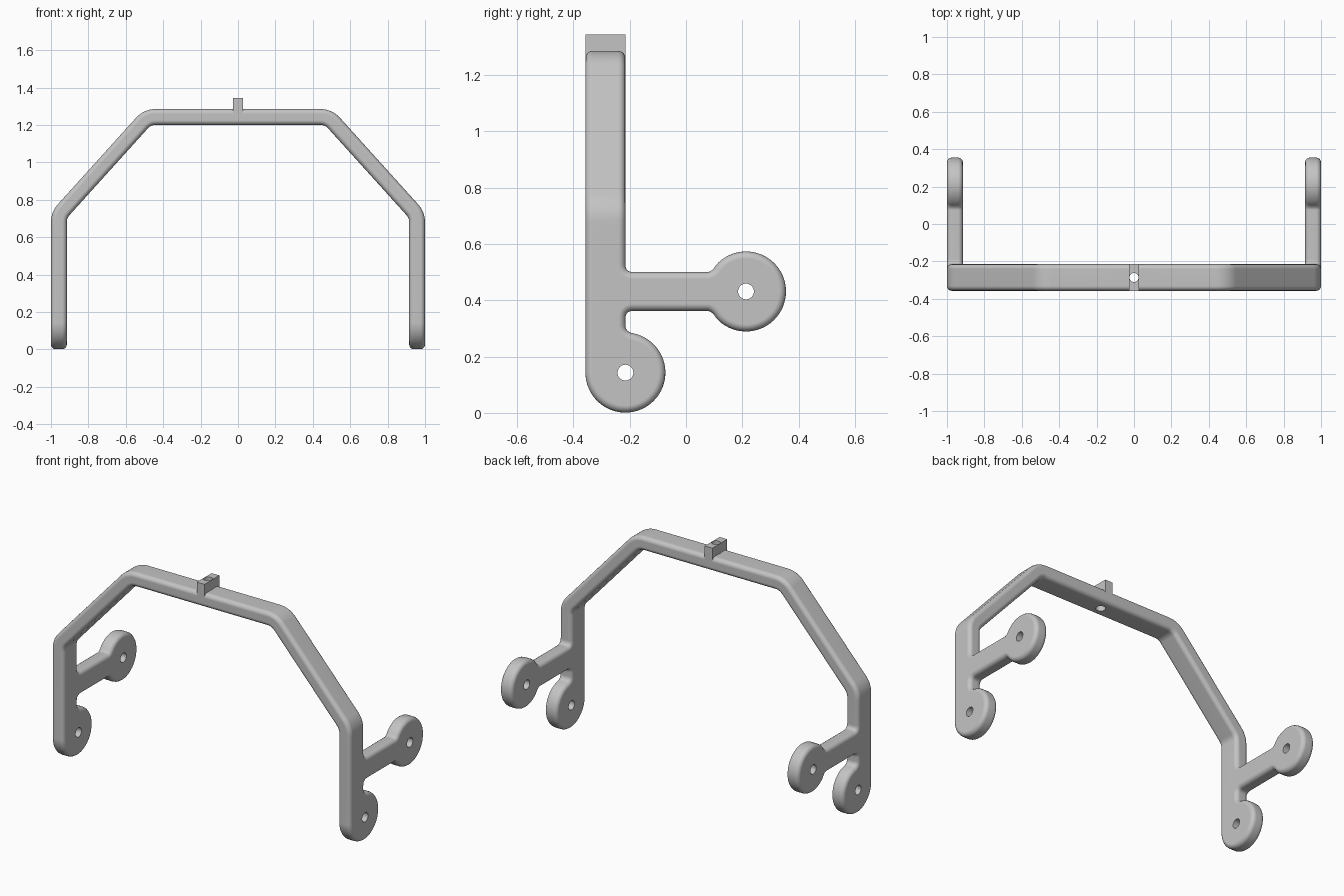
import bpy, bmesh, math
from mathutils import Matrix

cube = bpy.data.objects.get("Cube")
if cube:
    bpy.data.objects.remove(cube, do_unlink=True)

T = 0.085                       # bar thickness
FRONT, BACK = -0.357, -0.215    # bar depth range
JOIN_Z = 0.66                   # where side plates meet the arch
ROUND = 0.025                   # edge rounding

grey = bpy.data.materials.new("grey")
grey.use_nodes = True
grey.diffuse_color = (0.55, 0.55, 0.55, 1)
grey.node_tree.nodes["Principled BSDF"].inputs["Base Color"].default_value = (0.55, 0.55, 0.55, 1)


def arc(cx, cy, r, a0, a1, n):
    """Points on an arc, angles in degrees."""
    return [(cx + r * math.cos(math.radians(a0 + (a1 - a0) * i / n)),
             cy + r * math.sin(math.radians(a0 + (a1 - a0) * i / n))) for i in range(n + 1)]


def fillet(a, c, b, n=6):
    """Soft corner from a to b, pulled towards c."""
    return [tuple((1 - t) ** 2 * p + 2 * t * (1 - t) * q + t * t * s for p, q, s in zip(a, c, b))
            for t in (i / n for i in range(n + 1))]


def rounded_plate(bm, outline, place, d0, d1, open_sides):
    """Extrude an outline, leave some sides open, round both rims."""
    part = bmesh.new()
    lo = [part.verts.new(place(a, b, d0)) for a, b in outline]
    hi = [part.verts.new(place(a, b, d1)) for a, b in outline]
    part.faces.new(lo)
    part.faces.new(hi[::-1])
    rims = []
    n = len(outline)
    for i in range(n):
        if i in open_sides:
            continue
        j = (i + 1) % n
        part.faces.new((lo[j], lo[i], hi[i], hi[j]))
        rims += [part.edges.get((lo[i], lo[j])), part.edges.get((hi[i], hi[j]))]
    bmesh.ops.recalc_face_normals(part, faces=part.faces[:])
    bmesh.ops.bevel(part, geom=rims, offset=ROUND, offset_type='OFFSET', segments=4,
                    profile=0.5, affect='EDGES', clamp_overlap=False)
    tmp = bpy.data.meshes.new("tmp")
    part.to_mesh(tmp)
    part.free()
    bm.from_mesh(tmp)
    bpy.data.meshes.remove(tmp)


def make_object(name, bm):
    mesh = bpy.data.meshes.new(name)
    bm.to_mesh(mesh)
    bm.free()
    obj = bpy.data.objects.new(name, mesh)
    bpy.context.collection.objects.link(obj)
    return obj


def drill(obj, holes):
    """Cut round holes: (centre, radius, length, axis)."""
    cutters = []
    for centre, radius, length, axis in holes:
        bm = bmesh.new()
        turn = Matrix.Rotation(math.pi / 2, 4, 'Y') if axis == 'X' else Matrix.Identity(4)
        bmesh.ops.create_cone(bm, cap_ends=True, segments=32, radius1=radius, radius2=radius,
                              depth=length, matrix=Matrix.Translation(centre) @ turn)
        cutter = make_object("hole_cutter", bm)
        cutter.hide_render = True
        cutters.append(cutter)
        mod = obj.modifiers.new("hole", 'BOOLEAN')
        mod.operation, mod.solver, mod.object = 'DIFFERENCE', 'EXACT', cutter
    bpy.context.view_layer.update()
    result = bpy.data.meshes.new_from_object(obj.evaluated_get(bpy.context.evaluated_depsgraph_get()))
    obj.modifiers.clear()
    obj.data = result
    for cutter in cutters:
        bpy.data.objects.remove(cutter, do_unlink=True)


def finish(obj):
    mesh = obj.data
    mesh.materials.clear()
    mesh.materials.append(grey)
    mesh.shade_smooth()
    mesh.set_sharp_from_angle(angle=math.radians(32))
    mod = obj.modifiers.new("clean_shading", 'WEIGHTED_NORMAL')
    mod.keep_sharp = True


frame = bmesh.new()

# Arch: concentric bends at the shoulder and the roof corner
def half_arch(inset):
    r = 0.14 - inset
    return ([(1 - inset, JOIN_Z)] + arc(0.86, 0.681, r, 0, 42.2, 8)
            + arc(0.441, 1.145, r, 42.2, 90, 8))

def full_arch(inset):
    half = half_arch(inset)
    return half + [(-x, z) for x, z in reversed(half)]

outer, inner = full_arch(0), full_arch(T)
outline = outer + inner[::-1]
rounded_plate(frame, outline, lambda a, b, d: (a, d, b), FRONT, BACK,
              {len(outer) - 1, len(outline) - 1})

# Side plates: leg, lower disc, arm and rear disc in one outline
LOW, REAR, R = (-0.215, 0.143), (0.213, 0.431), 0.142
side = [(FRONT, JOIN_Z)]
side += arc(*LOW, R, 180, 438, 44)
side += fillet(side.pop(), (BACK, 0.287), (BACK, 0.312))
side += fillet((BACK, 0.335), (BACK, 0.362), (-0.188, 0.362))
side += fillet((0.075, 0.362), (0.092, 0.362), (0.107, 0.337))
side += arc(*REAR, R, -138.4, 138.4, 48)[1:-1]
side += fillet((0.107, 0.525), (0.092, 0.50), (0.075, 0.50))
side += fillet((-0.188, 0.50), (BACK, 0.50), (BACK, 0.527))
side += [(BACK, JOIN_Z)]
for s in (1, -1):
    rounded_plate(frame, side, lambda a, b, d: (s * d, a, b), 1 - T, 1, {len(side) - 1})

bmesh.ops.remove_doubles(frame, verts=frame.verts[:], dist=0.0005)
bmesh.ops.recalc_face_normals(frame, faces=frame.faces[:])
frame_obj = make_object("frame", frame)

# Axle holes in the discs and a vertical hole in the roof bar
mid_y = (FRONT + BACK) / 2
holes = [((s * (1 - T / 2), y, z), 0.028, 0.2, 'X') for s in (1, -1) for y, z in (LOW, REAR)]
holes.append(((0, mid_y, 1.24), 0.0275, 0.3, 'Z'))
drill(frame_obj, holes)
finish(frame_obj)

# Top tab with the hole running through it
tab = bmesh.new()
bmesh.ops.create_cube(tab, size=1, matrix=Matrix.Translation((0, mid_y, 1.3015))
                      @ Matrix.Diagonal((0.051, BACK - FRONT, 0.083, 1)))
tab_obj = make_object("top_tab", tab)
drill(tab_obj, [((0, mid_y, 1.3), 0.0245, 0.3, 'Z')])
finish(tab_obj)
